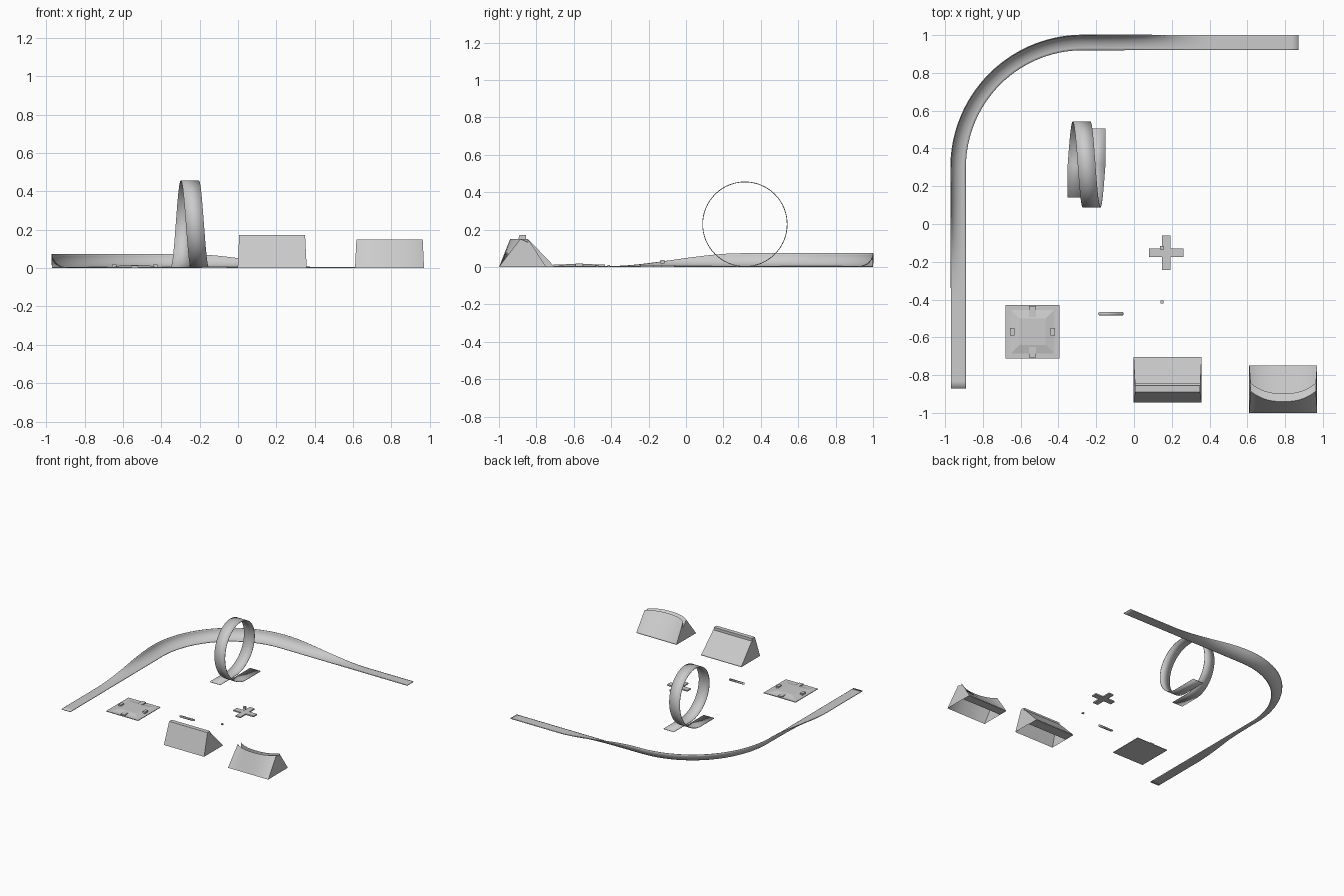
import bpy, bmesh, math

if "Cube" in bpy.data.objects:
    bpy.data.objects.remove(bpy.data.objects["Cube"])

grey = bpy.data.materials.new("light_grey")
grey.diffuse_color = (0.6, 0.6, 0.6, 1)
grey.use_nodes = True
grey.node_tree.nodes["Principled BSDF"].inputs["Base Color"].default_value = grey.diffuse_color


def finish(name, bm, thick=0, smooth=True):
    me = bpy.data.meshes.new(name)
    bm.to_mesh(me)
    bm.free()
    ob = bpy.data.objects.new(name, me)
    bpy.context.collection.objects.link(ob)
    me.materials.append(grey)
    if thick:
        m = ob.modifiers.new("thickness", 'SOLIDIFY')
        m.thickness, m.offset = thick, 0
    if smooth:
        bpy.ops.object.select_all(action='DESELECT')
        ob.select_set(True)
        bpy.context.view_layer.objects.active = ob
        bpy.ops.object.shade_smooth_by_angle(angle=math.radians(35))
    return ob


def loft(rows, caps=False):
    bm = bmesh.new()
    vs = [[bm.verts.new(p) for p in r] for r in rows]
    for a, b in zip(vs, vs[1:]):
        for i in range(len(a) - 1):
            bm.faces.new((a[i], b[i], b[i + 1], a[i + 1]))
    if caps:
        bm.faces.new(vs[0])
        bm.faces.new(vs[-1][::-1])
    return bm


def box(name, x0, x1, y0, y1, z0, z1, inset=0):
    bm = bmesh.new()
    bmesh.ops.create_cube(bm, size=1)
    for v in bm.verts:
        k = inset if v.co.z > 0 else 0
        v.co = ((x1 - k if v.co.x > 0 else x0 + k),
                (y1 - k if v.co.y > 0 else y0 + k),
                (z1 if v.co.z > 0 else z0))
    return finish(name, bm, smooth=False)


# banked corner: outer edge path as (point, inward direction, bank amount)
T = 0.005
W, R, CX, CY = 0.08, 0.70, -0.27, 0.30


def bank(d):
    t = max(0, min(1, 1 - (d + 0.04) / 0.72))
    return t * t * (3 - 2 * t)


path = []
N = 30
for i in range(N):
    y = -0.872 + (CY + 0.872) * i / N
    path.append((CX - R, y, 1, 0, bank(CY - y - 0.04)))
for i in range(N + 1):
    a = math.pi - math.pi / 2 * i / N
    path.append((CX + R * math.cos(a), CY + R * math.sin(a), -math.cos(a), -math.sin(a), 1))
for i in range(1, N + 1):
    x = CX + (0.872 - CX) * i / N
    path.append((x, CY + R, 0, -1, bank(x - CX - 0.04)))
rows = []
for x, y, nx, ny, h in path:
    row = []
    for j in range(11):
        s = j / 10
        th = s * math.pi / 2
        d = W * ((1 - s) * (1 - h) + (1 - math.sin(th)) * h)
        row.append((x + nx * d, y + ny * d, T / 2 + 0.071 * h * (1 - math.cos(th))))
    rows.append(row)
finish("banked_corner", loft(rows), T)

# loop with two flat feet, shifting sideways as it turns
HW, LR, LY = 0.047, 0.226, 0.315
centre = [(-0.304, 0.14, 0.003)]
for i in range(65):
    a = 2 * math.pi * i / 64
    centre.append((-0.304 + 0.106 * i / 64, LY + LR * math.sin(a), 0.003 + LR * (1 - math.cos(a))))
centre.append((-0.198, 0.505, 0.003))
finish("loop", loft([[(x - HW, y, z), (x + HW, y, z)] for x, y, z in centre]), 0.004)


# quarter pipe profile (y, z): concave face from toe to lip
def face(toe, lip, top, ry):
    pts = [(toe, 0), (toe, 0.004)]
    for k in range(13):
        a = math.pi / 2 * k / 12
        pts.append((lip + ry * (1 - math.sin(a)), top - (top - 0.004) * math.cos(a)))
    return pts[:2] + pts[:1:-1]


def taper(xc, hw, z):
    return xc + hw * (1 - 0.04 * z / 0.15)


# straight quarter pipe with raised coping
prof = face(-0.705, -0.845, 0.15, 0.12) + [(-0.855, 0.15), (-0.855, 0.172), (-0.89, 0.172), (-0.945, 0)]
finish("straight_ramp", loft([[(taper(0.178, s, z), y, z) for y, z in prof]
                              for s in (-0.18, 0.18)], True))
box("straight_ramp_toe", 0.0, 0.356, -0.79, -0.706, 0, 0.003)

# curved quarter pipe whose deck bows towards its back
rows = []
for i in range(25):
    u = i / 12 - 1
    lip = -0.845 - 0.055 * (1 - abs(u) ** 2.5)
    prof = face(-0.75, lip, 0.15, -0.755 - lip) + [(lip - 0.04, 0.15), (-1.0, 0)]
    rows.append([(taper(0.79, 0.18 * u, z) if u else 0.79, y, z) for y, z in prof])
finish("curved_ramp", loft(rows, True))
box("curved_ramp_toe", 0.611, 0.969, -0.82, -0.751, 0, 0.003)

# low pyramid pad with tabs on four sides
px, py = -0.538, -0.571
box("pad_base", px - 0.143, px + 0.143, py - 0.142, py + 0.142, 0, 0.005)
box("pad_pyramid", px - 0.115, px + 0.115, py - 0.115, py + 0.115, 0.005, 0.015, 0.045)
for s in (-1, 1):
    c = px + s * 0.107
    box("pad_side_tab", c - 0.012, c + 0.012, py - 0.02, py + 0.02, 0.005, 0.019)
    c = py + s * 0.107
    box("pad_end_tab", px - 0.018, px + 0.018, c - 0.03, c + 0.03, 0.005, 0.013)

# flat bar with rounded ends
bm = bmesh.new()
ring = []
for cx, a0 in ((-0.065, -90), (-0.18, 90)):
    for k in range(7):
        a = math.radians(a0 + 30 * k)
        ring.append(bm.verts.new((cx + 0.01 * math.cos(a), -0.475 + 0.01 * math.sin(a), 0.004)))
bm.faces.new(ring)
finish("flat_bar", bm, 0.008)

# cross plate, block above it, and a small stud
bm = bmesh.new()
A, B = 0.091, 0.022
quad = [(A, -B), (A, B), (B, B)]
ring = []
for k in range(4):
    c, s = round(math.cos(k * math.pi / 2)), round(math.sin(k * math.pi / 2))
    ring += [bm.verts.new((0.17 + c * x - s * y, -0.152 + s * x + c * y, 0.005)) for x, y in quad]
bm.faces.new(ring)
finish("cross_plate", bm, 0.01, False)
box("cross_block", 0.138, 0.158, -0.136, -0.116, 0.018, 0.038)
box("stud", 0.141, 0.155, -0.42, -0.406, 0, 0.01)
